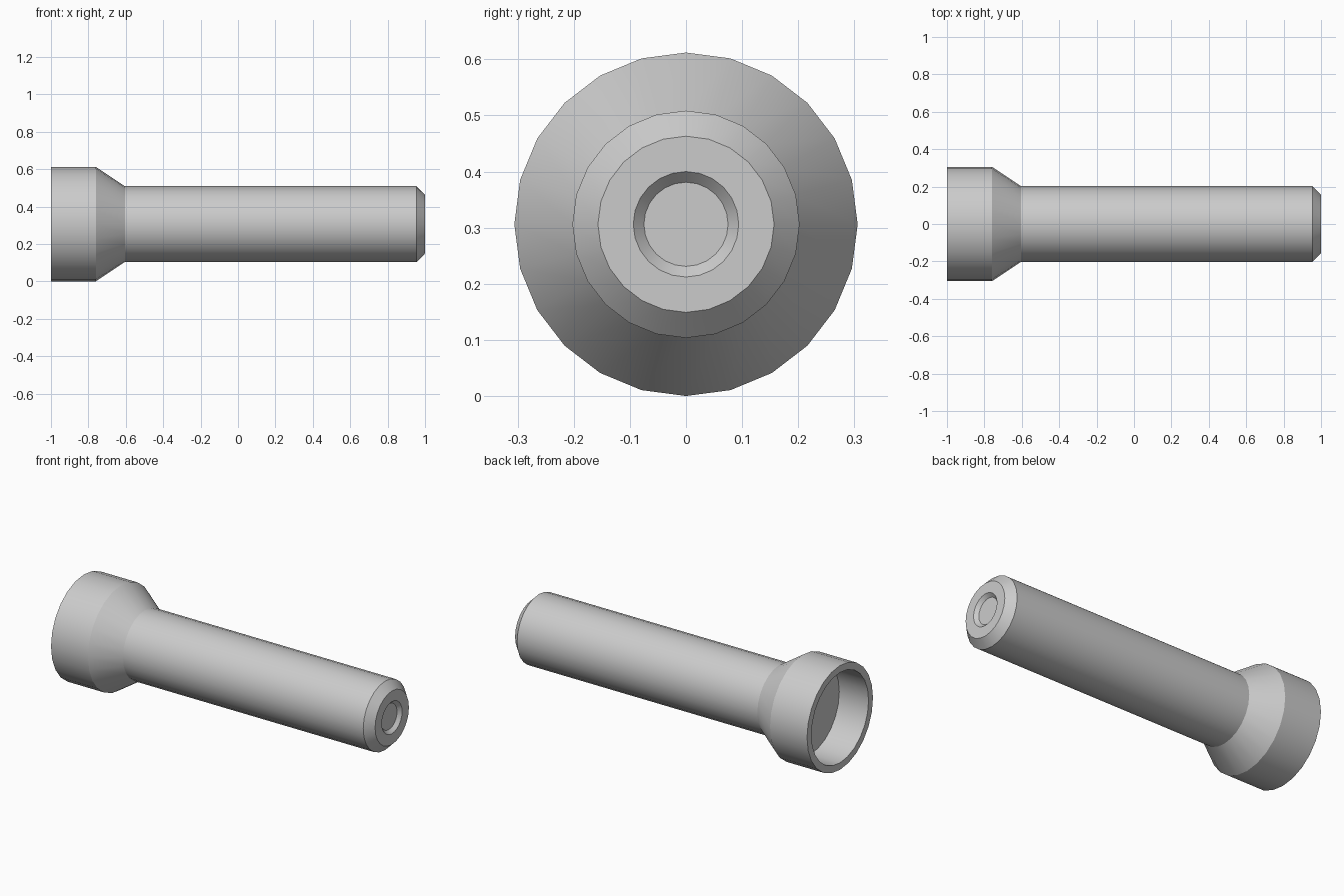
import bpy, bmesh, math
from mathutils import Matrix

if "Cube" in bpy.data.objects:
    bpy.data.objects.remove(bpy.data.objects["Cube"])

R = 0.306      # head radius, also the axis height
SIDES = 24


def lathe(name, profile):
    """Spin (x, radius) points around the long axis; radius 0 becomes a pole."""
    bm = bmesh.new()
    rings = []
    for x, r in profile:
        ring = []
        for i in range(SIDES):
            a = 2 * math.pi * i / SIDES
            ring.append(bm.verts.new((x, r * math.cos(a), R + r * math.sin(a))))
        rings.append(ring)
    for a, b in zip(rings, rings[1:]):
        for i in range(SIDES):
            j = (i + 1) % SIDES
            bm.faces.new((a[i], a[j], b[j], b[i]))
    # flat caps at both ends of the profile
    bm.faces.new(rings[0][::-1])
    bm.faces.new(rings[-1])
    bmesh.ops.recalc_face_normals(bm, faces=bm.faces)
    me = bpy.data.meshes.new(name)
    bm.to_mesh(me)
    bm.free()
    ob = bpy.data.objects.new(name, me)
    bpy.context.collection.objects.link(ob)
    bpy.ops.object.select_all(action='DESELECT')
    ob.select_set(True)
    bpy.context.view_layer.objects.active = ob
    bpy.ops.object.shade_smooth_by_angle(angle=math.radians(30))
    return ob


# Flashlight shell: lens floor, hollow head, flare, barrel, chamfer, tail recess
lathe("flashlight_body", [
    (-0.81, 0.265),    # lens floor
    (-1.0, 0.265),     # rim inside
    (-1.0, R),         # rim outside
    (-0.76, R),        # head
    (-0.605, 0.2025),  # flare
    (0.955, 0.2025),   # barrel
    (1.0, 0.157),      # end chamfer
    (1.0, 0.094),      # tail face
    (0.98, 0.075),     # button recess
])
